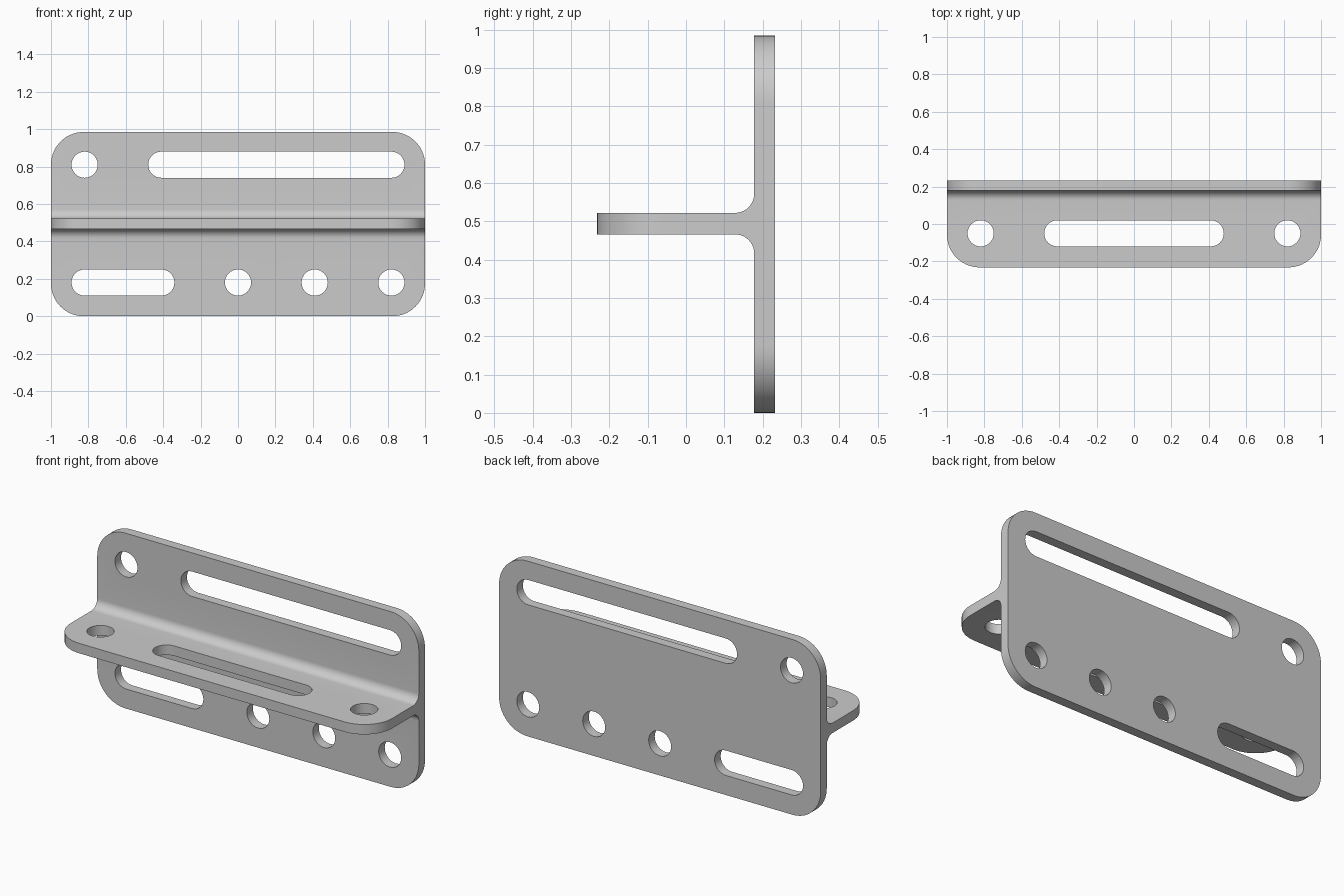
import bpy, bmesh
from math import pi, sin, cos
from mathutils import Vector

if "Cube" in bpy.data.objects:
    bpy.data.objects.remove(bpy.data.objects["Cube"])

HEIGHT = 0.985
BACK, FACE, FRONT = 0.232, 0.178, -0.232      # plate rear, plate front, shelf tip
LOW, HIGH = 0.466, 0.522                      # shelf underside and top
FILLET, CORNER, HOLE = 0.05, 0.175, 0.07

metal = bpy.data.materials.new("light grey metal")
metal.use_nodes = True
grey = (0.6, 0.6, 0.6, 1)
metal.diffuse_color = grey
metal.node_tree.nodes["Principled BSDF"].inputs["Base Color"].default_value = grey


def arc(cx, cy, r, start, end, steps):
    angles = [start + (end - start) * i / steps for i in range(steps + 1)]
    return [(cx + r * cos(a), cy + r * sin(a)) for a in angles]


def prism(bm, points, depth):
    """Fill a closed outline and extrude it along a vector."""
    face = bm.faces.new([bm.verts.new(p) for p in points])
    out = bmesh.ops.extrude_face_region(bm, geom=[face], use_keep_orig=True)
    moved = [g for g in out["geom"] if isinstance(g, bmesh.types.BMVert)]
    bmesh.ops.translate(bm, verts=moved, vec=depth)


def make_object(name, bm):
    bmesh.ops.recalc_face_normals(bm, faces=bm.faces)
    mesh = bpy.data.meshes.new(name)
    bm.to_mesh(mesh)
    bm.free()
    obj = bpy.data.objects.new(name, mesh)
    bpy.context.collection.objects.link(obj)
    mesh.materials.append(metal)
    return obj


# T-shaped section with filleted inner corners, run along the full width
profile = [(BACK, 0), (BACK, HEIGHT), (FACE, HEIGHT)]
profile += arc(FACE - FILLET, HIGH + FILLET, FILLET, 0, -pi / 2, 10)
profile += [(FRONT, HIGH), (FRONT, LOW)]
profile += arc(FACE - FILLET, LOW - FILLET, FILLET, pi / 2, 0, 10)
profile += [(FACE, 0)]
bm = bmesh.new()
prism(bm, [(-1, y, z) for y, z in profile], Vector((2, 0, 0)))


# Round the four plate corners and the two shelf corners
def is_corner(edge):
    a, b = (v.co for v in edge.verts)
    if abs(a.x - b.x) > 0.01:
        return False
    return all(abs(p.z) < 0.001 or abs(p.z - HEIGHT) < 0.001 for p in (a, b)) \
        and abs(a.z - b.z) < 0.001 or all(abs(p.y - FRONT) < 0.001 for p in (a, b))


bmesh.ops.bevel(bm, geom=[e for e in bm.edges if is_corner(e)], offset=CORNER,
                offset_type='OFFSET', segments=14, profile=0.5, affect='EDGES')
bracket = make_object("bracket", bm)


# Round holes and slots: (leftmost x, rightmost x, height or depth)
def slot(x1, x2, v):
    return (arc(x2 - HOLE, v, HOLE, -pi / 2, pi / 2, 16)[:None if x2 - x1 > 2.01 * HOLE else -1]
            + arc(x1 + HOLE, v, HOLE, pi / 2, 3 * pi / 2, 16)[:None if x2 - x1 > 2.01 * HOLE else -1])


def round_hole(x, v):
    return slot(x - HOLE, x + HOLE, v)


plate_holes = [round_hole(-0.82, 0.81), slot(-0.48, 0.89, 0.81), slot(-0.89, -0.34, 0.18)]
plate_holes += [round_hole(x, 0.18) for x in (0, 0.41, 0.82)]
shelf_holes = [round_hole(-0.82, -0.05), slot(-0.48, 0.48, -0.05), round_hole(0.82, -0.05)]

bm = bmesh.new()
for outline in plate_holes:
    prism(bm, [(x, FACE - 0.04, z) for x, z in outline], Vector((0, 0.15, 0)))
for outline in shelf_holes:
    prism(bm, [(x, y, LOW - 0.04) for x, y in outline], Vector((0, 0, 0.15)))
cutter = make_object("hole_cutter", bm)
cutter.hide_render = True

# Cut the holes, then drop the cutter
cut = bracket.modifiers.new("holes", 'BOOLEAN')
cut.operation, cut.solver, cut.object = 'DIFFERENCE', 'EXACT', cutter
bpy.context.view_layer.objects.active = bracket
bracket.select_set(True)
bpy.ops.object.modifier_apply(modifier=cut.name)
bpy.data.objects.remove(cutter)

bpy.ops.object.select_all(action='DESELECT')
bracket.select_set(True)
bpy.ops.object.shade_smooth_by_angle(angle=pi / 6)
